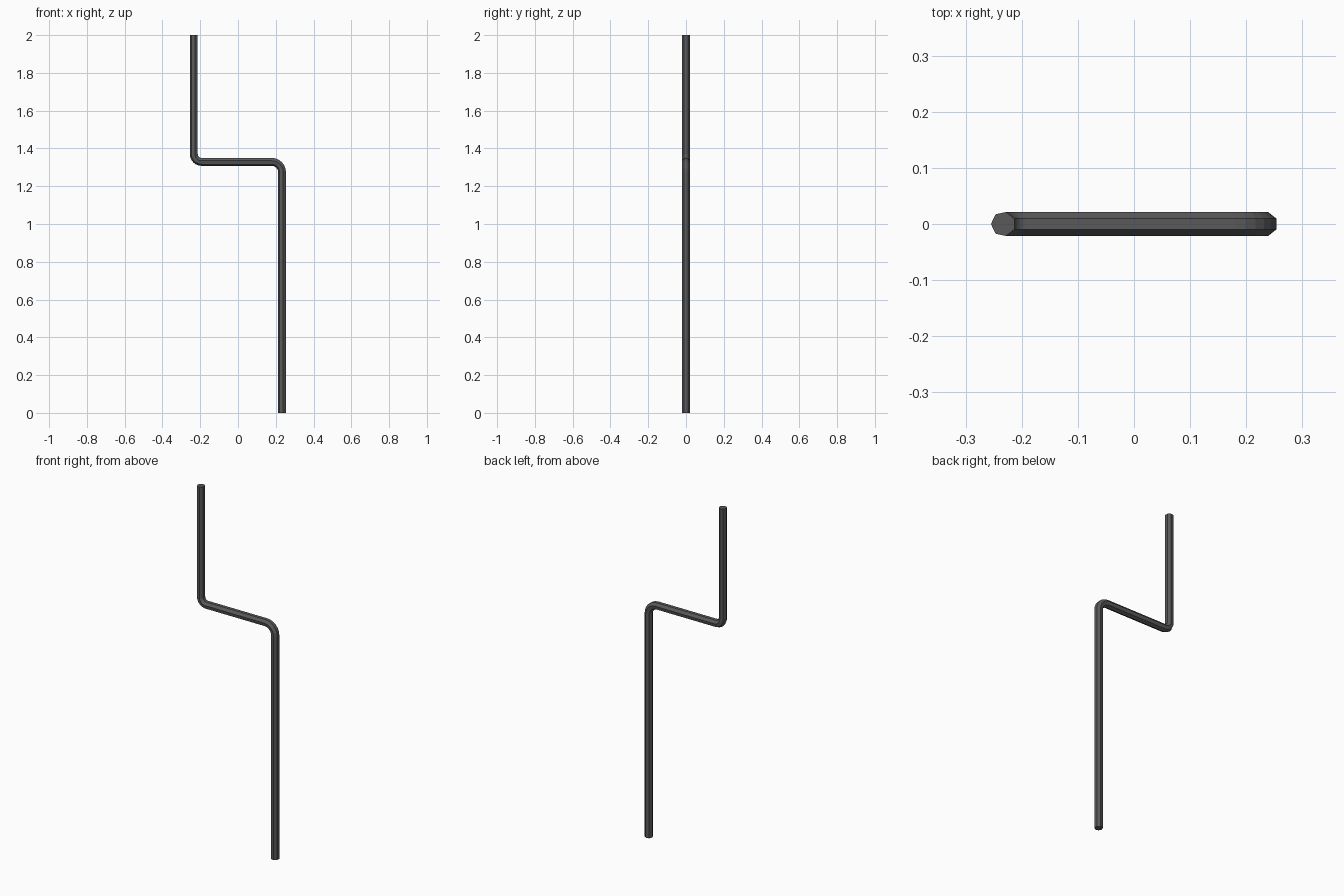
import bpy, bmesh
from math import sin, cos, pi
from mathutils import Vector

if "Cube" in bpy.data.objects:
    bpy.data.objects.remove(bpy.data.objects["Cube"])

SIDES, R = 7, 0.022
X_TOP, X_LOW, Z_MID = -0.233, 0.234, 1.33
R_UP, R_LOW, STEPS = 0.04, 0.055, 6


def arc(cx, cz, r, a0, a1):
    """Quarter bend as (point, tangent) pairs in the xz plane."""
    s = 1 if a1 > a0 else -1
    out = []
    for i in range(STEPS + 1):
        a = a0 + (a1 - a0) * i / STEPS
        out.append((Vector((cx + r * cos(a), 0, cz + r * sin(a))),
                    Vector((-sin(a) * s, 0, cos(a) * s))))
    return out


# Centre line: top end, upper bend, crossbar, lower bend, foot
down = Vector((0, 0, -1))
path = [(Vector((X_TOP, 0, 2)), down)]
path += arc(X_TOP + R_UP, Z_MID + R_UP, R_UP, pi, 1.5 * pi)
path += arc(X_LOW - R_LOW, Z_MID - R_LOW, R_LOW, pi / 2, 0)
path.append((Vector((X_LOW, 0, 0)), down))

# Seven-sided section swept along the centre line
bm = bmesh.new()
rings = []
for p, t in path:
    f = Vector((-t.z, 0, t.x))
    rings.append([bm.verts.new(p - f * R * cos(2 * pi * k / SIDES)
                               + Vector((0, R * sin(2 * pi * k / SIDES), 0)))
                  for k in range(SIDES)])
for a, b in zip(rings, rings[1:]):
    for k in range(SIDES):
        j = (k + 1) % SIDES
        bm.faces.new((a[k], a[j], b[j], b[k]))

# End caps
bm.faces.new(rings[0])
bm.faces.new(rings[-1])
bmesh.ops.recalc_face_normals(bm, faces=bm.faces)

mesh = bpy.data.meshes.new("bent_pipe")
bm.to_mesh(mesh)
bm.free()
pipe = bpy.data.objects.new("bent_pipe", mesh)
bpy.context.collection.objects.link(pipe)

# Dark grey metal
mat = bpy.data.materials.new("dark_grey")
mat.diffuse_color = (0.1, 0.1, 0.1, 1)
mat.use_nodes = True
mat.node_tree.nodes["Principled BSDF"].inputs["Base Color"].default_value = mat.diffuse_color
mesh.materials.append(mat)
